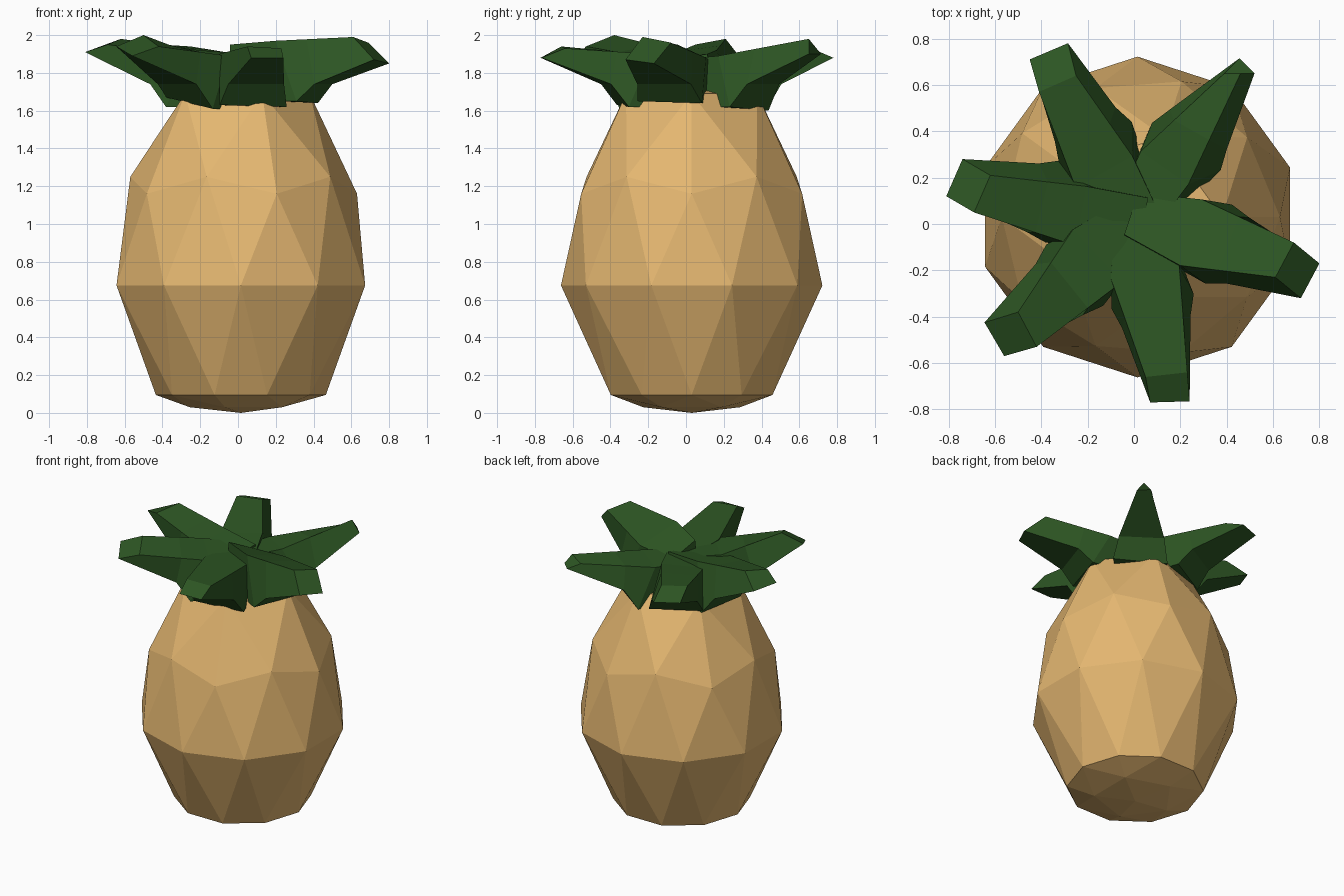
import bpy, bmesh, math
from mathutils import Vector

if "Cube" in bpy.data.objects:
    bpy.data.objects.remove(bpy.data.objects["Cube"])

CX, CY = 0.015, 0.03


def material(name, rgb):
    m = bpy.data.materials.new(name)
    m.diffuse_color = (*rgb, 1)
    m.use_nodes = True
    m.node_tree.nodes["Principled BSDF"].inputs["Base Color"].default_value = m.diffuse_color
    return m


TAN = material("tan_skin", (0.78, 0.475, 0.165))
GREEN = material("leaf_green", (0.026, 0.092, 0.017))


def finish(bm, name, mat):
    bmesh.ops.recalc_face_normals(bm, faces=bm.faces)
    me = bpy.data.meshes.new(name)
    bm.to_mesh(me)
    bm.free()
    me.materials.append(mat)
    ob = bpy.data.objects.new(name, me)
    bpy.context.collection.objects.link(ob)
    return ob


# Fruit body: 80-face icosphere, each latitude ring reshaped to (radius, height)
RINGS = [(-1.0, 0.0, 0.0), (-0.85, 0.27, 0.03), (-0.526, 0.45, 0.095),
         (-0.447, 0.45, 0.095), (0.0, 0.692, 0.675), (0.447, 0.615, 1.16),
         (0.526, 0.585, 1.25), (0.85, 0.365, 1.69), (1.0, 0.0, 1.75)]
bm = bmesh.new()
bmesh.ops.create_icosphere(bm, subdivisions=2, radius=1)
for v in bm.verts:
    _, r, z = min(RINGS, key=lambda k: abs(k[0] - v.co.z))
    a = math.atan2(v.co.y, v.co.x)
    v.co = (CX + r * math.cos(a), CY + r * math.sin(a), z)
finish(bm, "fruit_body", TAN)


# Crown leaf: four-sided loft from the crown centre to a slanted tip facet.
# Pairs run left, right as seen looking outward from the centre.
def leaf(name, outer, inner, top_z, top_w, low_z=(1.63, 1.63)):
    lo = [Vector(p) for p in outer]
    hi = [Vector(p) for p in inner]
    mid = (lo[0] + lo[1] + hi[0] + hi[1]) / 4
    d = Vector((mid.x - CX, mid.y - CY, 0)).normalized()
    s = Vector((-d.y, d.x, 0))

    def pair(r, w, z):
        c = Vector((CX, CY, 0)) + d * r
        return [c + s * w[0] + Vector((0, 0, z[0])), c - s * w[1] + Vector((0, 0, z[1]))]

    wide = pair(0.24, top_w, top_z)
    root = pair(-0.03, (0.10, 0.09), [z - 0.02 for z in top_z])
    knee = [w.lerp(h, 0.4) for w, h in zip(wide, hi)]
    lower = [pair(-0.03, (0.10, 0.10), low_z), pair(0.37, (0.18, 0.18), low_z),
             pair(0.46, (0.15, 0.15), (1.74, 1.74)), lo]
    bm = bmesh.new()
    vs = [[bm.verts.new(p) for p in (b[0], b[1], t[1], t[0])]
          for b, t in zip(lower, (root, wide, knee, hi))]
    for a, b in zip(vs, vs[1:]):
        for i in range(4):
            j = (i + 1) % 4
            bm.faces.new((a[i], a[j], b[j], b[i]))
    bm.faces.new(vs[0])
    bm.faces.new(vs[-1])
    finish(bm, name, GREEN)


leaf("leaf_right", [(0.80, -0.17, 1.85), (0.72, -0.32, 1.87)],
     [(0.69, -0.08, 1.96), (0.61, -0.23, 1.99)], (1.88, 1.97), (0.16, 0.14), (1.64, 1.65))
leaf("leaf_back_right", [(0.455, 0.715, 1.90), (0.52, 0.65, 1.90)],
     [(0.39, 0.65, 1.93), (0.46, 0.65, 1.98)], (1.87, 1.89), (0.15, 0.10), (1.60, 1.62))
leaf("leaf_back_left", [(-0.45, 0.71, 1.89), (-0.285, 0.78, 1.88)],
     [(-0.41, 0.57, 1.95), (-0.25, 0.64, 1.94)], (1.88, 1.90), (0.17, 0.11))
leaf("leaf_left", [(-0.81, 0.12, 1.91), (-0.74, 0.28, 1.89)],
     [(-0.69, 0.05, 1.95), (-0.62, 0.21, 1.98)], (1.89, 1.92), (0.17, 0.09), (1.62, 1.62))
leaf("leaf_front_left", [(-0.56, -0.57, 1.89), (-0.645, -0.425, 1.94)],
     [(-0.42, -0.53, 1.94), (-0.50, -0.38, 2.0)], (1.89, 1.91), (0.16, 0.15), (1.61, 1.67))
leaf("leaf_front", [(0.24, -0.765, 1.88), (0.07, -0.77, 1.88)],
     [(0.23, -0.64, 1.93), (0.05, -0.66, 1.94)], (1.90, 1.90), (0.14, 0.16), (1.62, 1.63))
